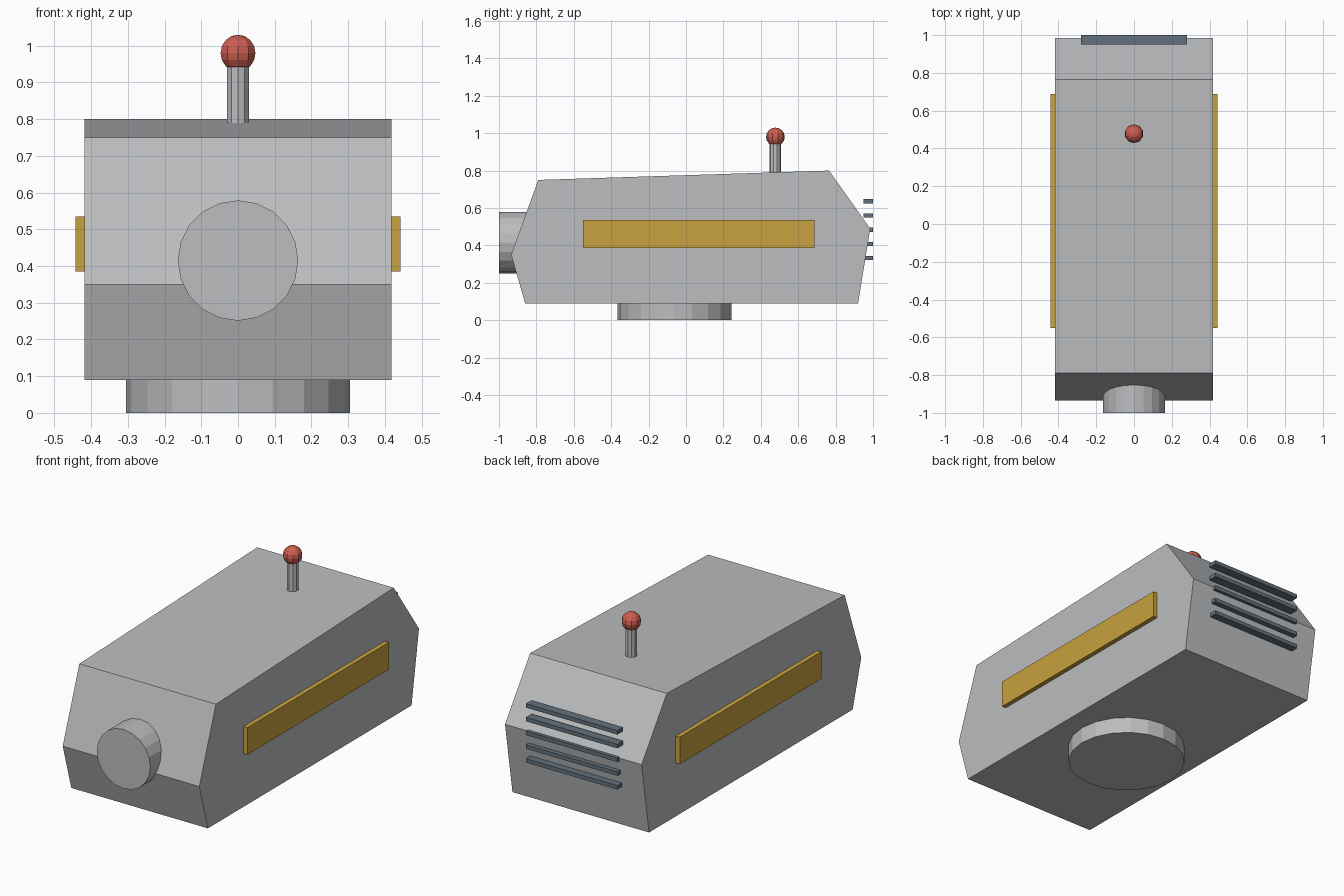
import bpy, bmesh
from math import pi
from mathutils import Matrix

cube = bpy.data.objects.get("Cube")
if cube:
    bpy.data.objects.remove(cube, do_unlink=True)


def material(name, rgb):
    m = bpy.data.materials.new(name)
    m.use_nodes = True
    m.diffuse_color = (*rgb, 1)
    m.node_tree.nodes["Principled BSDF"].inputs["Base Color"].default_value = (*rgb, 1)
    return m


GREY = material("light grey", (0.50, 0.51, 0.52))
GOLD = material("gold", (0.58, 0.36, 0.05))
RED = material("red", (0.61, 0.11, 0.08))
SLATE = material("dark slate", (0.125, 0.165, 0.205))


def finish(name, bm, mat):
    bmesh.ops.recalc_face_normals(bm, faces=bm.faces)
    mesh = bpy.data.meshes.new(name)
    bm.to_mesh(mesh)
    bm.free()
    mesh.materials.append(mat)
    ob = bpy.data.objects.new(name, mesh)
    bpy.context.collection.objects.link(ob)
    return ob


def box(name, lo, hi, mat):
    bm = bmesh.new()
    size = [b - a for a, b in zip(lo, hi)]
    mid = [(a + b) / 2 for a, b in zip(lo, hi)]
    bmesh.ops.create_cube(bm, size=1, matrix=Matrix.Translation(mid) @ Matrix.Diagonal((*size, 1)))
    return finish(name, bm, mat)


def cylinder(name, centre, radius, depth, sides, mat, turn=Matrix.Identity(4)):
    bm = bmesh.new()
    bmesh.ops.create_cone(bm, cap_ends=True, segments=sides, radius1=radius, radius2=radius,
                          depth=depth, matrix=Matrix.Translation(centre) @ turn)
    return finish(name, bm, mat)


# Body: side profile (y, z) extruded across the width
profile = [(-0.86, 0.09), (-0.935, 0.35), (-0.79, 0.75), (0.765, 0.80), (0.985, 0.49), (0.92, 0.09)]
half_width = 0.418
bm = bmesh.new()
side = bm.faces.new([bm.verts.new((-half_width, y, z)) for y, z in profile])
grown = bmesh.ops.extrude_face_region(bm, geom=[side], use_keep_orig=True)
bmesh.ops.translate(bm, vec=(2 * half_width, 0, 0),
                    verts=[v for v in grown["geom"] if isinstance(v, bmesh.types.BMVert)])
finish("body", bm, GREY)

# Round foot and front lens barrel
cylinder("base_disc", (0, -0.062, 0.06), 0.305, 0.12, 20, GREY)
cylinder("front_lens", (0, -0.9, 0.415), 0.164, 0.2, 20, GREY, Matrix.Rotation(pi / 2, 4, 'X'))

# Side stripes
for name, s in (("left", 1), ("right", -1)):
    xs = sorted((s * 0.40, s * 0.443))
    box(name + "_side_strip", (xs[0], -0.55, 0.385), (xs[1], 0.687, 0.535), GOLD)

# Rear vent slats
for i in range(5):
    z = 0.332 + i * 0.076
    box(f"rear_vent_{i + 1}", (-0.28, 0.95, z - 0.011), (0.28, 1.0, z + 0.011), SLATE)

# Antenna with ball tip
cylinder("antenna_stem", (0, 0.478, 0.87), 0.031, 0.16, 10, GREY)
bm = bmesh.new()
bmesh.ops.create_uvsphere(bm, u_segments=10, v_segments=8, radius=0.05,
                          matrix=Matrix.Translation((0, 0.478, 0.98)))
finish("antenna_ball", bm, RED)
